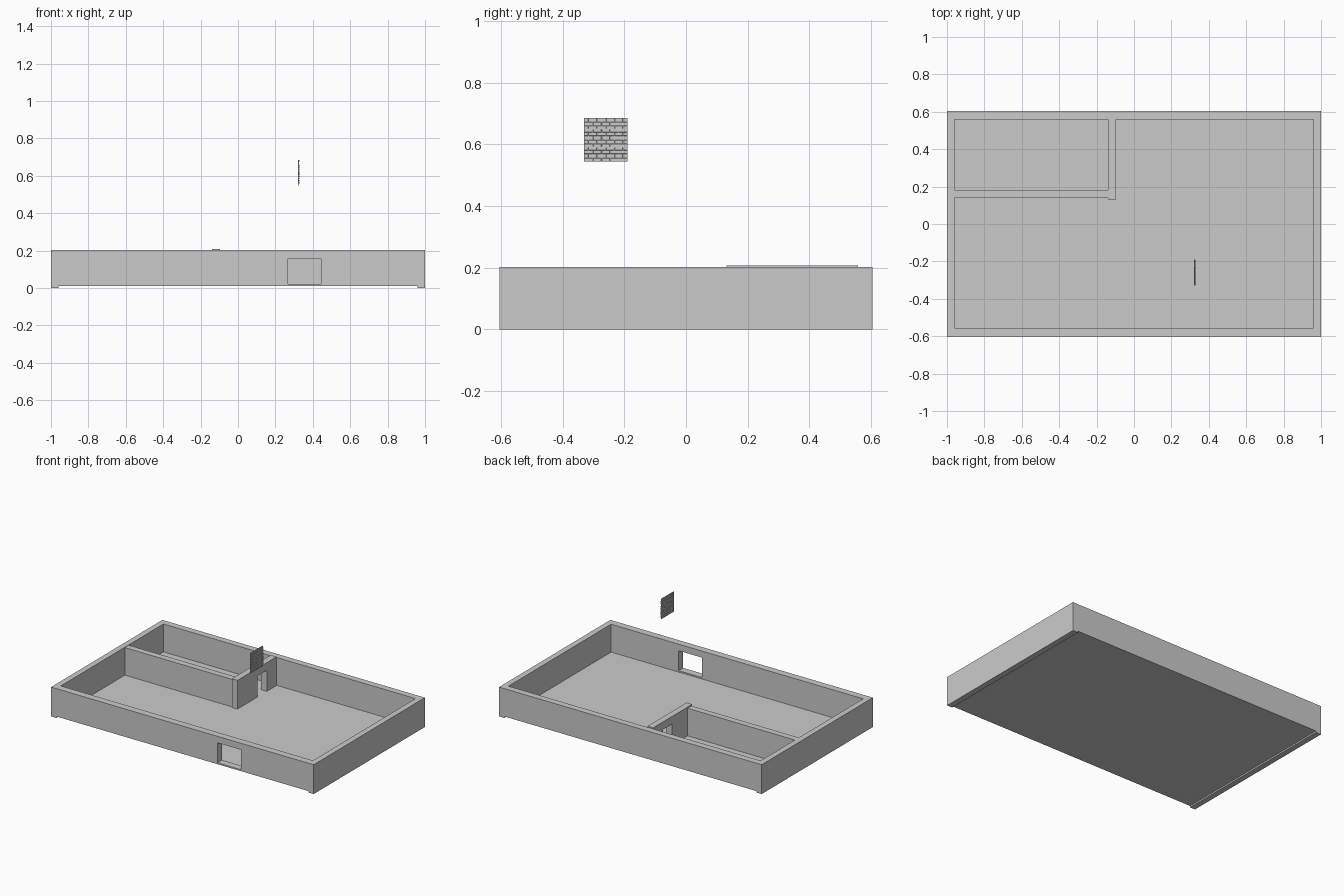
import bpy, random

if "Cube" in bpy.data.objects:
    bpy.data.objects.remove(bpy.data.objects["Cube"])
random.seed(4)


def mesh_object(name, verts, faces):
    mesh = bpy.data.meshes.new(name)
    mesh.from_pydata(verts, [], faces)
    mesh.update()
    ob = bpy.data.objects.new(name, mesh)
    bpy.context.collection.objects.link(ob)
    return ob


BOX = [(0, 1, 3, 2), (4, 6, 7, 5), (0, 4, 5, 1), (2, 3, 7, 6), (0, 2, 6, 4), (1, 5, 7, 3)]


def box_verts(x, y, z):
    return [(a, b, c) for a in x for b in y for c in z]


def box(name, x, y, z):
    return mesh_object(name, box_verts(x, y, z), BOX)


def cut(ob, x, y, z):
    cutter = box("cutter", x, y, z)
    cutter.hide_render = True
    mod = ob.modifiers.new("cut", 'BOOLEAN')
    mod.operation, mod.solver, mod.object = 'DIFFERENCE', 'EXACT', cutter
    bpy.context.view_layer.objects.active = ob
    bpy.ops.object.modifier_apply(modifier=mod.name)
    bpy.data.objects.remove(cutter)


# Outer walls: hollow block, raised underside, window in the front
walls = box("outer_walls", (-1, 1), (-.605, .605), (0, .202))
cut(walls, (-.96, .96), (-.556, .56), (-.1, .3))
cut(walls, (-.96, .96), (-.7, .7), (-.1, .01))
cut(walls, (.268, .445), (-.7, -.5), (.02, .157))

# Floor sheet
mesh_object("floor", [(-.96, -.605, .01), (.96, -.605, .01), (.96, .605, .01), (-.96, .605, .01)],
            [(0, 1, 2, 3)])

# Small room partitions, doorway in the short one
box("long_partition", (-.96, -.14), (.14, .183), (.01, .2))
short = box("short_partition", (-.14, -.097), (.132, .558), (.01, .208))
cut(short, (-.3, 0), (.352, .452), (-.1, .155))

# Floating brick panel: staggered courses with uneven faces
Y0, Z0, SIZE, ROWS, LENGTH = -.33, .545, .14, 12, .028
course = SIZE / ROWS
verts, faces = [], []
for row in range(ROWS):
    z = Z0 + row * course
    y = Y0 - (LENGTH / 2 if row % 2 else 0)
    while y < Y0 + SIZE - .001:
        a, b = max(y, Y0) + .0008, min(y + LENGTH, Y0 + SIZE) - .0008
        n = len(verts)
        depth = .0025 + random.uniform(-.0008, .0008)
        verts += box_verts((.3245 - depth, .3245 + depth), (a, b), (z + .001, z + course - .001))
        faces += [tuple(i + n for i in f) for f in BOX]
        y += LENGTH
bricks = mesh_object("brick_panel", verts, faces)
bevel = bricks.modifiers.new("worn_edges", 'BEVEL')
bevel.width, bevel.segments = .0007, 1
box("mortar_sheet", (.3237, .3253), (Y0, Y0 + SIZE), (Z0, Z0 + SIZE))
